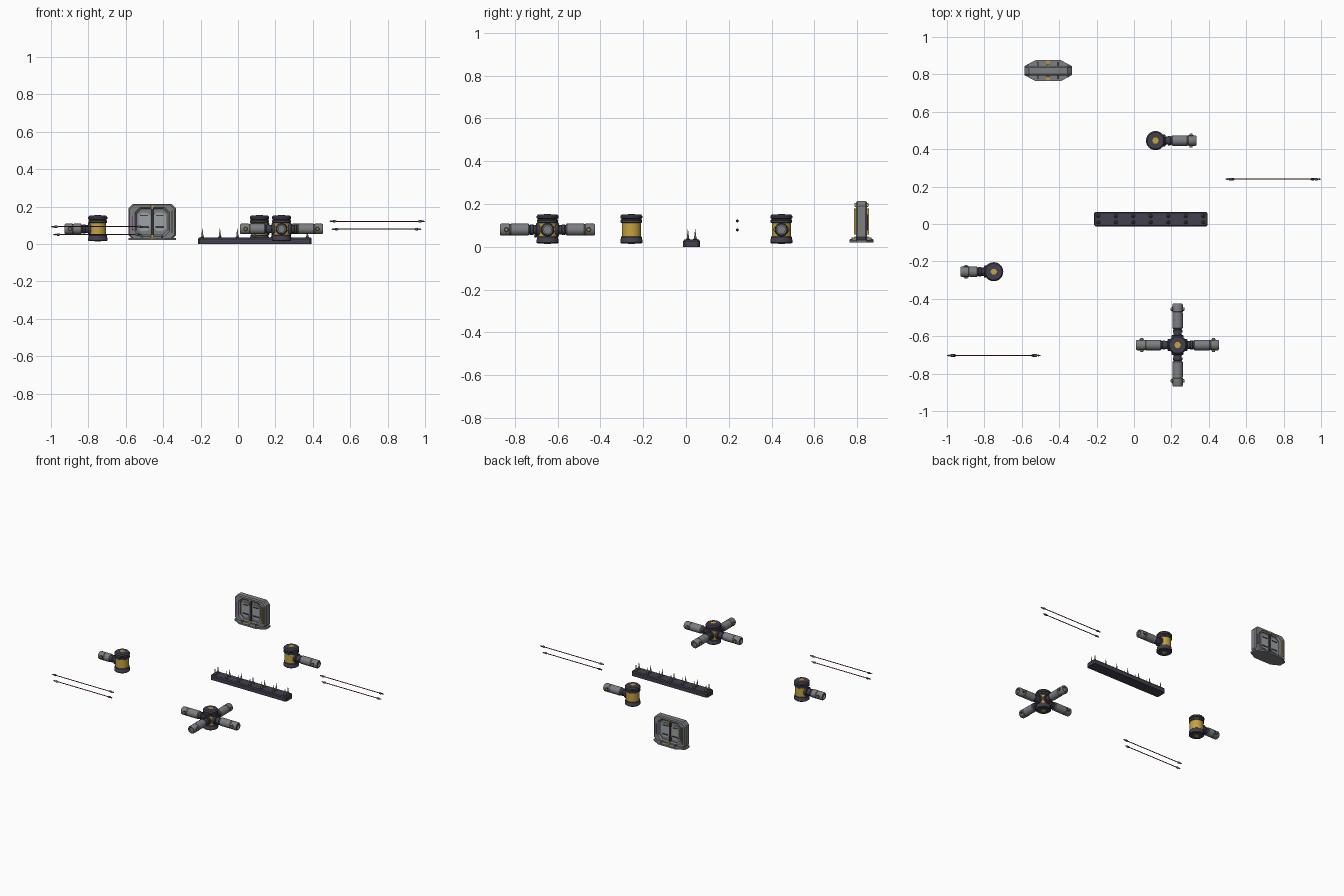
import bpy, bmesh, math
from mathutils import Matrix, Vector

if "Cube" in bpy.data.objects:
    bpy.data.objects.remove(bpy.data.objects["Cube"])

MATS = {}
COL = {"dark": (.055, .05, .075, 1), "gold": (.55, .36, .05, 1), "grey": (.2, .21, .22, 1),
       "light": (.34, .36, .36, 1), "red": (.2, .03, .03, 1), "violet": (.3, .04, .4, 1),
       "steel": (.12, .12, .22, 1), "brass": (.5, .42, .22, 1)}


def finish(name, bm, col, smooth=True):
    bmesh.ops.recalc_face_normals(bm, faces=bm.faces)
    me = bpy.data.meshes.new(name)
    bm.to_mesh(me)
    bm.free()
    if col not in MATS:
        MATS[col] = bpy.data.materials.new(col)
        MATS[col].diffuse_color = COL[col]
    me.materials.append(MATS[col])
    ob = bpy.data.objects.new(name, me)
    bpy.context.collection.objects.link(ob)
    if smooth:
        bpy.ops.object.select_all(action='DESELECT')
        ob.select_set(True)
        bpy.context.view_layer.objects.active = ob
        bpy.ops.object.shade_smooth_by_angle(angle=math.radians(35))
    return ob


def lathe(name, prof, loc, col, axis=(0, 0, 1), n=24):
    """Closed solid of revolution from (radius, height) points."""
    m = Matrix.Translation(loc) @ Vector(axis).to_track_quat('Z', 'Y').to_matrix().to_4x4()
    bm = bmesh.new()
    rings = [[bm.verts.new(m @ Vector((r * math.cos(2 * math.pi * i / n),
              r * math.sin(2 * math.pi * i / n), h))) for i in range(n)] for r, h in prof]
    for a, b in zip(rings, rings[1:]):
        for i in range(n):
            bm.faces.new((a[i], a[(i + 1) % n], b[(i + 1) % n], b[i]))
    bm.faces.new(rings[0])
    bm.faces.new(rings[-1])
    return finish(name, bm, col)


def box(name, loc, size, col, bevel=0.0, rot=None):
    bm = bmesh.new()
    bmesh.ops.create_cube(bm, size=1)
    bmesh.ops.scale(bm, vec=size, verts=bm.verts)
    if bevel:
        bmesh.ops.bevel(bm, geom=bm.edges[:], offset=bevel, segments=2, affect='EDGES', profile=.5)
    bm.transform(Matrix.Translation(loc) @ (rot or Matrix.Identity(4)))
    return finish(name, bm, col, False)


def octagon(hx, hz, c):
    q = [(hx, hz - c), (hx - c, hz)]
    return q + [(-x, z) for x, z in q[::-1]] + [(-x, -z) for x, z in q] + [(x, -z) for x, z in q[::-1]]


def loft(name, loops, col, closed_ring=False):
    """Bridge equal-length 3D loops; cap the ends or close into a ring."""
    bm = bmesh.new()
    vs = [[bm.verts.new(p) for p in lp] for lp in loops]
    pairs = list(zip(vs, vs[1:])) + ([(vs[-1], vs[0])] if closed_ring else [])
    for a, b in pairs:
        for i in range(len(a)):
            j = (i + 1) % len(a)
            bm.faces.new((a[i], a[j], b[j], b[i]))
    if not closed_ring:
        bm.faces.new(vs[0])
        bm.faces.new(vs[-1])
    return finish(name, bm, col, False)


# spike strip
SX, SY = 0.09, 0.026
strip = [(x + SX, y + SY) for x, y in octagon(.304, .039, .008)]
strip_top = [(x + SX, y + SY) for x, y in octagon(.299, .034, .008)]
loft("strip_base", [[(x, y, 0) for x, y in strip], [(x, y, .027) for x, y in strip],
                    [(x, y, .034) for x, y in strip_top]], "dark")
for i in range(7):
    for s in (-1, 1):
        p = (SX + (i - 3) * .0935, SY + s * .017, .033)
        lathe("spike_collar", [(.010, 0), (.010, .003), (.007, .006)], p, "dark", n=12)
        lathe("spike", [(.006, .003), (.005, .016), (.0005, .050)], p, "brass", n=10)


# hub with a number of socket arms
def hub(x, y, arms, length):
    base = (x, y, 0)
    lathe("hub_foot", [(.046, .015), (.051, .019), (.051, .034), (.049, .037), (.049, .046),
                       (.046, .049)], base, "dark", n=32)
    lathe("hub_body", [(.045, .045), (.045, .118)], base, "gold", n=32)
    lathe("hub_cap", [(.046, .111), (.050, .114), (.050, .124), (.047, .127), (.047, .131),
                      (.051, .134), (.051, .144), (.044, .152)], base, "dark", n=32)
    for z in (.013, .151):
        lathe("hub_hex_bolt", [(.018, 0), (.018, .003)], (x, y, z), "gold", n=6)
    for a in arms:
        d = Vector((math.cos(a), math.sin(a), 0))
        side = Vector((-d.y, d.x, 0))
        c = Vector((x, y, .08))
        L = length
        lathe("arm_flange", [(.032, .036), (.032, .050), (.029, .053)], c, "dark", d)
        lathe("arm_neck", [(.022, .05), (.022, .066), (.025, .068), (.025, .080), (.022, .082),
                           (.022, .092)], c, "dark", d)
        lathe("arm_socket", [(.024, .086), (.028, .090), (.028, L - .052), (.0265, L - .050),
                             (.0265, L - .046), (.028, L - .044), (.028, L - .006),
                             (.024, L), (.017, L), (.017, L - .012)], c, "grey", d)
        for s in (-1, 1):
            p = c + d * (L - .030)
            lathe("arm_pin_ring", [(.013, .022), (.013, .030)], p, "dark", side * s, 16)
            lathe("arm_pin", [(.009, .026), (.009, .034), (.006, .037)], p, "gold", side * s, 16)
        # flange bolts
        for k in range(4):
            t = math.pi / 4 + k * math.pi / 2
            p = c + side * .026 * math.cos(t) + Vector((0, 0, .026 * math.sin(t)))
            lathe("flange_bolt", [(.004, .05), (.004, .056)], p, "steel", d, 6)


hub(.233, -.647, [k * math.pi / 2 for k in range(4)], .222)
hub(.115, .446, [0], .220)
hub(-.750, -.255, [math.pi], .178)


# thin rods with pointed, collared ends
def rod(x0, x1, y, z):
    lathe("rod", [(.0028, 0), (.0028, x1 - x0 - .02)], (x0 + .01, y, z), "red", (1, 0, 0), 8)
    for x, s in ((x0, 1), (x1, -1)):
        lathe("rod_tip", [(.001, 0), (.005, .010), (.003, .016), (.007, .021), (.007, .031),
                          (.003, .038)], (x, y, z), "steel", (s, 0, 0), 10)


rod(.488, 1.0, .240, .121)
rod(.500, .982, .240, .079)
rod(-1.0, -.500, -.703, .092)
rod(-.988, -.512, -.703, .050)

# upright barrier panel
PX, PY, PZ = -.459, .820, .118


def pl(hx, hz, c, y):
    return [(PX + x, PY + y, PZ + z) for x, z in octagon(hx, hz, c)]


loft("panel_frame", [pl(.120, .090, .022, -.026), pl(.127, .096, .024, -.018),
                     pl(.127, .096, .024, .018), pl(.120, .090, .022, .026),
                     pl(.092, .078, .026, .026), pl(.084, .070, .026, .016),
                     pl(.084, .070, .026, -.016), pl(.092, .078, .026, -.026)], "grey", True)
loft("panel_core", [pl(.088, .073, .025, -.012), pl(.088, .073, .025, .012)], "grey")

# flared foot plate
foot = [(.127, .024), (.068, .056), (-.068, .056), (-.127, .024)]
foot += [(x, -y) for x, y in foot[::-1]]
loft("panel_foot", [[(PX + x, PY + y, z) for x, y in foot] for z in (.021, .032)], "grey")

for s in (-1, 1):
    # inner plates, centre bar, accents on each face
    for k in (-1, 1):
        q = octagon(.032, .050, .016)
        loft("inner_plate", [[(PX + k * .041 + x, PY + s * y, PZ + z) for x, z in q]
                             for y in (.010, .018)], "light")
        box("side_bracket", (PX + k * .041, PY + s * .019, PZ - .030), (.046, .006, .008), "dark", .001)
        box("top_bracket", (PX + k * .041, PY + s * .019, PZ + .034), (.040, .006, .006), "dark", .001)
        box("foot_gusset", (PX + k * .055, PY + s * .034, .037), (.008, .024, .014), "grey", .002)
    box("centre_bar", (PX, PY + s * .018, PZ), (.012, .014, .145), "dark", .002)
    for z in (-.078, .078):
        box("gold_clip", (PX, PY + s * .028, PZ + z), (.016, .010, .018), "gold", .002)
    box("glow_strip", (PX + s * .106, PY + s * .026, PZ - .005), (.006, .008, .075), "violet", .001)
    box("gold_strip", (PX - s * .106, PY + s * .026, PZ), (.007, .020, .120), "gold", .001)
    box("foot_inlay", (PX, PY + s * .046, .033), (.016, .018, .005), "gold", .001)

for m in bpy.data.materials:
    if m.users and not m.is_grease_pencil:
        m.use_nodes = True
        m.node_tree.nodes["Principled BSDF"].inputs["Base Color"].default_value = m.diffuse_color
